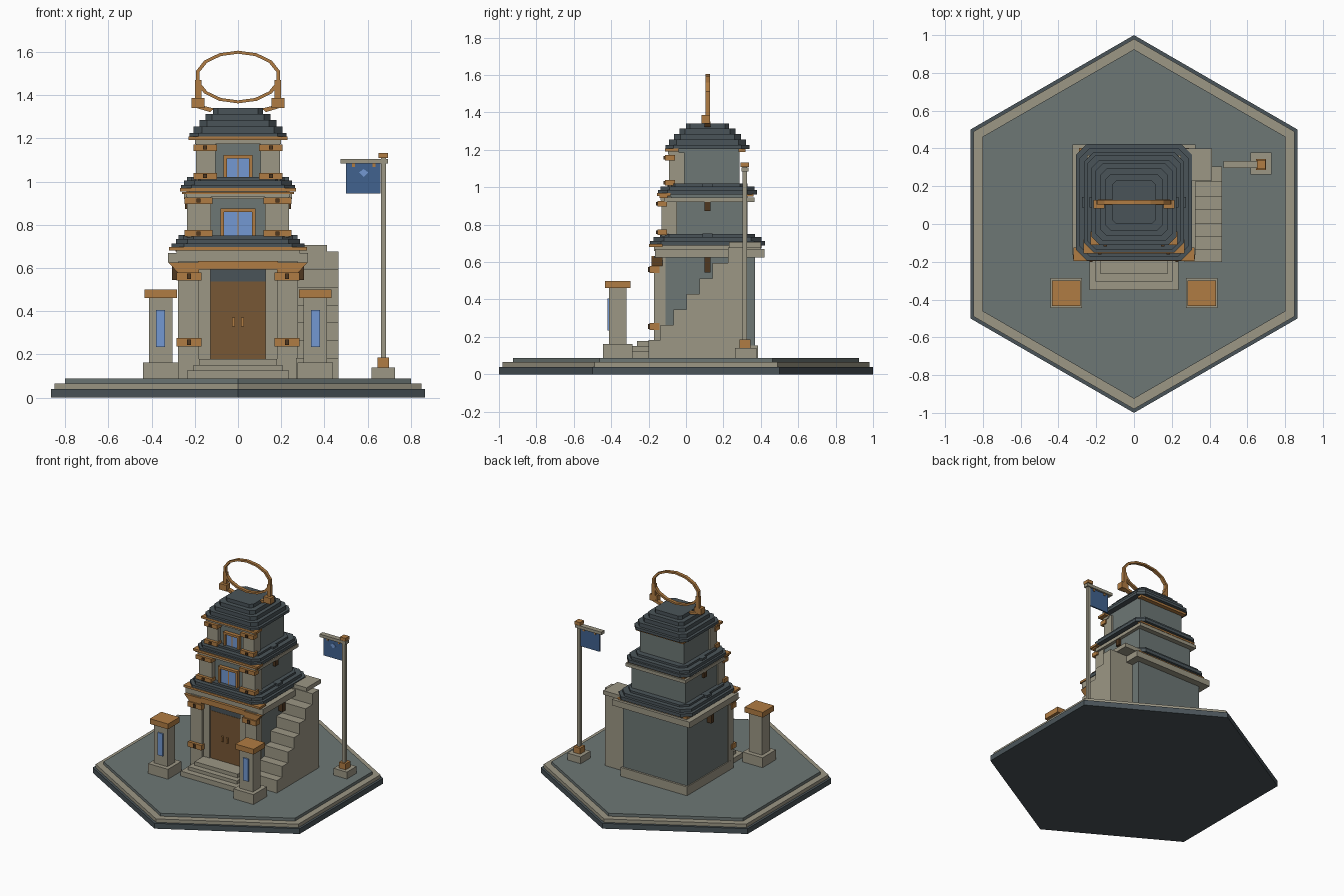
import bpy, math
from mathutils import Vector

# ---- colours -------------------------------------------------------------
def mat(name, hexa):
    lin = []
    for i in (0, 2, 4):
        c = int(hexa[i:i + 2], 16) / 255
        lin.append(c / 12.92 if c <= 0.04045 else ((c + 0.055) / 1.055) ** 2.4)
    m = bpy.data.materials.new(name)
    m.diffuse_color = (*lin, 1)
    return m

SLATE = mat("dark_slate", "4A5459")
GREY = mat("grey_stone", "6D7775")
TAN = mat("pale_stone", "9C9785")
GOLD = mat("bronze", "B07C43")
WOOD = mat("brown_wood", "775735")
DARK = mat("dark_wood", "4F3720")
BLUE = mat("window_blue", "7399D2")
NAVY = mat("banner_blue", "41628F")
CY = 0.115  # tower centre in y

# ---- helpers -------------------------------------------------------------
def mesh(name, verts, faces, m):
    me = bpy.data.meshes.new(name)
    me.from_pydata(verts, [], faces)
    me.materials.append(m)
    ob = bpy.data.objects.new(name, me)
    bpy.context.collection.objects.link(ob)
    return ob

def prism(name, pts, vec, m):
    """Extrude a closed outline of 3D points along vec."""
    n, v = len(pts), Vector(vec)
    pts = [Vector(p) for p in pts]
    normal = sum(((pts[i] - pts[0]).cross(pts[i + 1] - pts[0])
                  for i in range(1, n - 1)), Vector())
    if normal.dot(v) < 0:
        pts.reverse()
    faces = [tuple(range(n - 1, -1, -1)), tuple(range(n, 2 * n))]
    faces += [(i, (i + 1) % n, n + (i + 1) % n, n + i) for i in range(n)]
    return mesh(name, pts + [p + v for p in pts], faces, m)

def box(name, x0, x1, y0, y1, z0, z1, m):
    return prism(name, [(x0, y0, z0), (x1, y0, z0), (x1, y1, z0), (x0, y1, z0)],
                 (0, 0, z1 - z0), m)

def pair(name, x0, x1, y0, y1, z0, z1, m):
    """Box and its mirror across x = 0."""
    box(name + "_right", x0, x1, y0, y1, z0, z1, m)
    box(name + "_left", -x1, -x0, y0, y1, z0, z1, m)

def slab(name, h, z0, z1, m):
    box(name, -h, h, CY - h, CY + h, z0, z1, m)

def octa(name, h, c, z0, z1):
    """Square roof step with cut corners."""
    k = h - c
    pts = [(h, -k), (h, k), (k, h), (-k, h), (-h, k), (-h, -k), (-k, -h), (k, -h)]
    prism(name, [(x, y + CY, z0) for x, y in pts], (0, 0, z1 - z0), SLATE)

# ---- hexagonal base --------------------------------------------------------
for name, r, z0, z1, m in (("base_foot", 1, 0, 0.04, SLATE),
                           ("base_rim", 0.98, 0.04, 0.066, TAN),
                           ("base_floor", 0.925, 0.066, 0.088, GREY)):
    prism(name, [(r * math.sin(i * math.pi / 3), r * math.cos(i * math.pi / 3), z0)
                 for i in range(6)], (0, 0, z1 - z0), m)

# ---- tower floors ------------------------------------------------------------
def bracket(name, x0, x1, y, z0, z1):
    pair(name, x0, x1, y - 0.022, y + 0.03, z0, z1, GOLD)
    mid = (x0 + x1) / 2
    pair(name + "_stud", mid - 0.009, mid + 0.009, y - 0.03, y, z0 + 0.006, z1 - 0.006, DARK)

# ground floor
slab("ground_wall", 0.255, 0.088, 0.69, GREY)
box("ground_side_wall", -0.27, 0.27, -0.13, 0.37, 0.088, 0.66, GREY)
box("ground_plinth", -0.278, 0.278, -0.14, 0.385, 0.088, 0.155, TAN)
pair("ground_pilaster", 0.18, 0.277, -0.172, -0.11, 0.088, 0.63, TAN)
pair("door_jamb", 0.128, 0.181, -0.157, -0.11, 0.088, 0.63, TAN)
box("door_transom", -0.13, 0.13, -0.148, -0.12, 0.535, 0.6, SLATE)
pair("door_leaf", 0.001, 0.127, -0.15, -0.12, 0.175, 0.538, WOOD)
pair("door_handle", 0.015, 0.027, -0.162, -0.148, 0.33, 0.37, GOLD)
box("door_lintel", -0.185, 0.185, -0.185, -0.12, 0.592, 0.632, GOLD)
bracket("ground_low_bracket", 0.17, 0.285, -0.172, 0.237, 0.275)
bracket("ground_high_bracket", 0.17, 0.285, -0.172, 0.542, 0.58)
for s in (1, -1):
    prism("pilaster_capital", [(s * 0.18, -0.185, 0.58), (s * 0.28, -0.185, 0.58),
          (s * 0.322, -0.185, 0.625), (s * 0.18, -0.185, 0.625)], (0, 0.06, 0), GOLD)
    box("side_corbel", s * 0.285 - 0.02, s * 0.285 + 0.02, CY - 0.017, CY + 0.017,
        0.545, 0.625, DARK)
box("ground_cornice", -0.325, 0.325, -0.165, 0.42, 0.625, 0.67, TAN)
slab("ground_cornice_top", 0.285, 0.66, 0.69, TAN)

# upper floors: wall half width, pilaster x range, window half width, heights
for name, h, px, pw, ww, z0, z1, wz in (
        ("middle", 0.213, 0.125, 0.235, 0.08, 0.74, 0.962, 0.875),
        ("top", 0.172, 0.105, 0.195, 0.066, 1.005, 1.207, 1.122)):
    front = CY - h - 0.033
    box(name + "_wall", -h - 0.012, h + 0.012, CY - h, CY + h, z0, z1, GREY)
    pair(name + "_pilaster", px, pw, front, CY - h + 0.05, z0, z1 - 0.02, TAN)
    bracket(name + "_low_bracket", px - 0.008, pw + 0.012, front, z0 + 0.005, z0 + 0.035)
    bracket(name + "_high_bracket", px - 0.008, pw + 0.012, front, z1 - 0.065, z1 - 0.035)
    # window: pane, frame and centre bar
    f = CY - h
    box(name + "_pane", -ww + 0.01, ww - 0.01, f - 0.012, f + 0.01, z0, wz - 0.012, BLUE)
    pair(name + "_window_side", ww - 0.016, ww, f - 0.025, f + 0.01, z0, wz - 0.01, GOLD)
    box(name + "_window_head", -ww, ww, f - 0.028, f + 0.01, wz - 0.016, wz, GOLD)
    box(name + "_window_bar", -0.003, 0.003, f - 0.016, f, z0, wz - 0.01, GOLD)
    box(name + "_front_beam", -pw - 0.005, pw + 0.005, front - 0.005, f + 0.02,
        z1 - 0.033, z1 - 0.012, TAN)
box("middle_cornice", -0.25, 0.25, -0.115, 0.365, 0.92, 0.945, TAN)
box("middle_gold_line", -0.26, 0.26, -0.142, -0.1, 0.942, 0.952, GOLD)
pair("middle_corbel", 0.22, 0.245, CY - 0.017, CY + 0.017, 0.873, 0.92, DARK)

# ---- roofs -------------------------------------------------------------------
for name, steps in (
        ("lower_roof", ((0.308, 0.688, 0.713), (0.288, 0.713, 0.735), (0.255, 0.735, 0.75))),
        ("middle_roof", ((0.265, 0.962, 0.985), (0.25, 0.985, 1.005), (0.215, 1.005, 1.02))),
        ("top_roof", ((0.225, 1.205, 1.225), (0.205, 1.225, 1.255), (0.178, 1.255, 1.284),
                      (0.15, 1.284, 1.313), (0.115, 1.313, 1.34)))):
    for i, (h, a, b) in enumerate(steps):
        octa(f"{name}_step_{i + 1}", h, h * 0.19, a, b)
# bronze eaves strips front and back
for name, x, h, z in (("lower", 0.32, 0.30, 0.688), ("middle", 0.268, 0.258, 0.962),
                      ("top", 0.23, 0.215, 1.2)):
    box(name + "_front_eave", -x, x, CY - h - 0.012, CY - h + 0.06, z - 0.008, z + 0.008, GOLD)
    box(name + "_back_eave", -x + 0.03, x - 0.03, CY + h - 0.05, CY + h - 0.012,
        z - 0.012, z + 0.004, GOLD)
# small ridge blocks on the side slopes
pair("lower_ridge_block", 0.22, 0.275, CY - 0.027, CY + 0.027, 0.73, 0.752, SLATE)
pair("middle_ridge_block", 0.18, 0.235, CY - 0.027, CY + 0.027, 1.0, 1.02, SLATE)

# ---- roof ring ---------------------------------------------------------------
N = 14
ring_v, ring_f = [], []
for i in range(N):
    a = 2 * math.pi * (i + 0.5) / N + math.pi / 2 + math.pi / N
    for rx, rz, y in ((0.2, 0.122, 0.104), (0.182, 0.108, 0.104),
                      (0.182, 0.108, 0.128), (0.2, 0.122, 0.128)):
        ring_v.append((rx * math.cos(a), y, 1.484 + rz * math.sin(a)))
    for k in range(4):
        j = (i + 1) % N
        ring_f.append((4 * i + k, 4 * i + (k + 1) % 4, 4 * j + (k + 1) % 4, 4 * j + k))
mesh("roof_ring", ring_v, ring_f, GOLD)
pair("ring_post", 0.168, 0.198, 0.104, 0.128, 1.38, 1.47, GOLD)
pair("ring_foot", 0.155, 0.215, 0.082, 0.128, 1.34, 1.386, GOLD)
for s in (1, -1):
    prism("ring_strut", [(s * 0.11, 0.1, 1.338), (s * 0.13, 0.1, 1.322),
          (s * 0.19, 0.1, 1.34), (s * 0.165, 0.1, 1.352)], (0, 0.03, 0), GOLD)

# ---- front steps ---------------------------------------------------------------
for i, (x, y, z) in enumerate(((0.235, -0.35, 0.125), (0.205, -0.305, 0.15),
                               (0.18, -0.262, 0.178))):
    box(f"front_step_{i + 1}", -x, x, y, -0.13, 0.088, z, TAN)

# ---- side stair ------------------------------------------------------------------
edge = [-0.2, -0.135, -0.067, 0.003, 0.073, 0.143, 0.225, 0.305]
outline = [(0.268, edge[0], 0.088)]
for i in range(7):
    z = 0.182 + 0.0825 * i
    outline += [(0.268, edge[i], z), (0.268, edge[i + 1], z)]
outline.append((0.268, edge[-1], 0.088))
prism("side_stair", outline, (0.197, 0, 0), TAN)
box("stair_landing", 0.268, 0.413, 0.23, 0.4, 0.675, 0.706, TAN)

# ---- lantern pedestals --------------------------------------------------------------
for side, cx in (("left", -0.358), ("right", 0.358)):
    for part, hx, y0, y1, z0, z1, m in (
            ("base", 0.083, -0.445, -0.285, 0.088, 0.163, TAN),
            ("column", 0.055, -0.412, -0.318, 0.163, 0.462, TAN),
            ("panel", 0.021, -0.421, -0.41, 0.235, 0.405, BLUE),
            ("cap", 0.076, -0.434, -0.298, 0.46, 0.5, GOLD)):
        box(f"{side}_pedestal_{part}", cx - hx, cx + hx, y0, y1, z0, z1, m)

# ---- banner pole ----------------------------------------------------------------------
box("pole_base", 0.617, 0.728, 0.262, 0.378, 0.088, 0.14, TAN)
box("pole_socket", 0.645, 0.7, 0.287, 0.345, 0.14, 0.185, GOLD)
box("pole", 0.661, 0.685, 0.302, 0.326, 0.185, 1.11, TAN)
box("pole_arm", 0.475, 0.695, 0.296, 0.334, 1.083, 1.105, TAN)
box("pole_cap", 0.65, 0.695, 0.292, 0.338, 1.108, 1.132, GOLD)
box("banner", 0.5, 0.66, 0.31, 0.32, 0.945, 1.083, NAVY)
for x in (0.535, 0.63):
    box("banner_hook", x - 0.007, x + 0.007, 0.304, 0.326, 1.068, 1.085, GOLD)
prism("banner_emblem", [(0.56, 0.305, 1.042), (0.582, 0.305, 1.022),
      (0.604, 0.305, 1.042), (0.582, 0.305, 1.058)], (0, 0.006, 0), BLUE)
